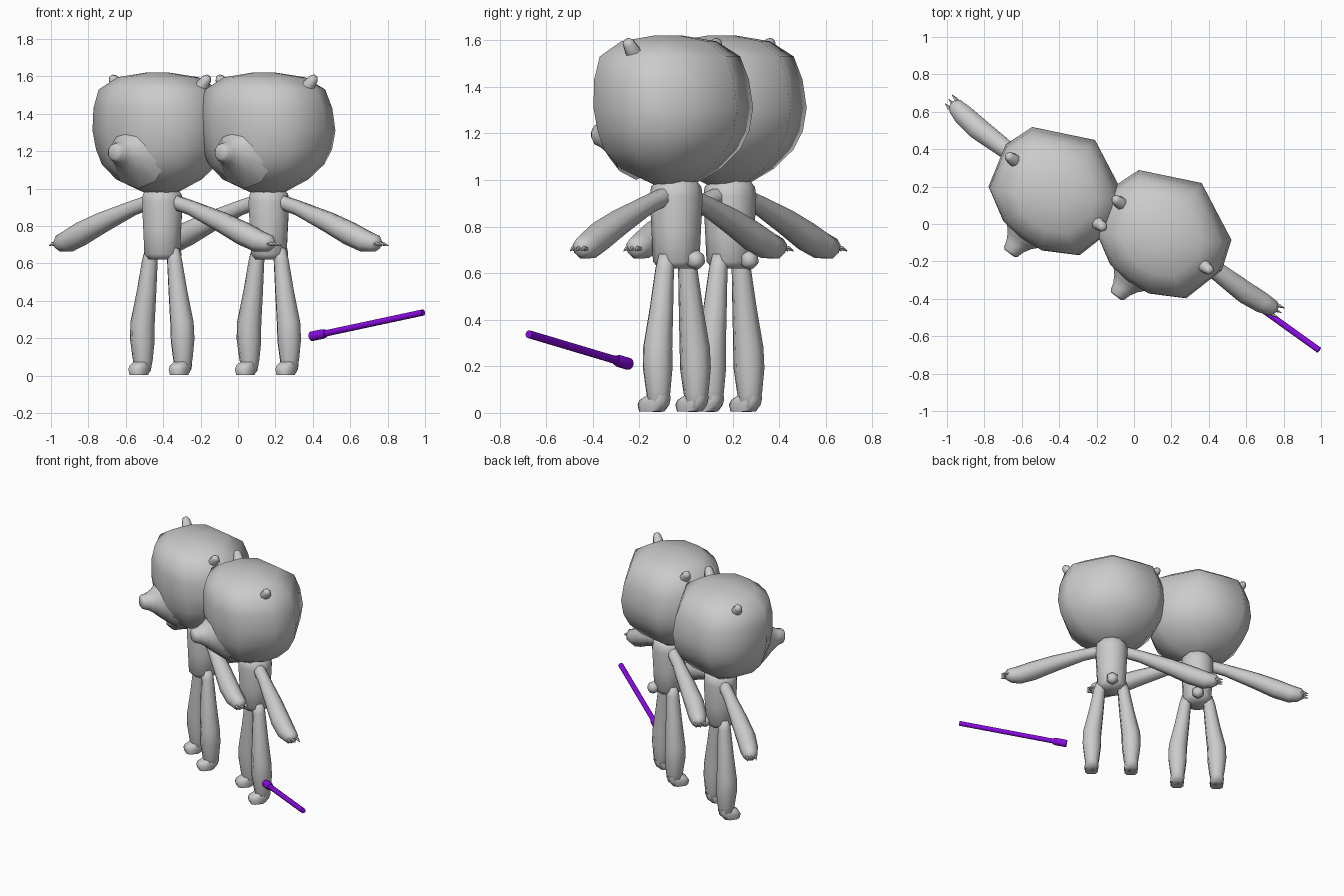
import bpy, bmesh, math
from mathutils import Vector, Matrix

if "Cube" in bpy.data.objects:
    bpy.data.objects.remove(bpy.data.objects["Cube"])


def material(name, rgb):
    m = bpy.data.materials.new(name)
    m.diffuse_color = (*rgb, 1)
    m.use_nodes = True
    m.node_tree.nodes["Principled BSDF"].inputs["Base Color"].default_value = m.diffuse_color
    return m


GREY = material("plain grey", (0.6, 0.6, 0.6))
PURPLE = material("purple", (0.25, 0.003, 0.75))


def loft(name, sections, mat, world, sharp=50):
    """Skin a list of equal-length point rings and cap both ends."""
    bm = bmesh.new()
    rings = [[bm.verts.new(p) for p in s] for s in sections]
    n = len(rings[0])
    for a, b in zip(rings, rings[1:]):
        for i in range(n):
            j = (i + 1) % n
            bm.faces.new((a[i], a[j], b[j], b[i]))
    bm.faces.new(rings[0][::-1])
    bm.faces.new(rings[-1])
    bmesh.ops.recalc_face_normals(bm, faces=bm.faces[:])
    me = bpy.data.meshes.new(name)
    bm.to_mesh(me)
    bm.free()
    me.materials.append(mat)
    for p in me.polygons:
        p.use_smooth = True
    me.set_sharp_from_angle(angle=math.radians(sharp))
    ob = bpy.data.objects.new(name, me)
    ob.matrix_world = world
    bpy.context.collection.objects.link(ob)
    return ob


def tube(name, pts, mat, world, n=8, sharp=50):
    """pts: (x, y, z, radius) along a nearly straight path."""
    axis = Vector(pts[-1][:3]) - Vector(pts[0][:3])
    q = axis.to_track_quat('Z', 'Y')
    secs = []
    for x, y, z, r in pts:
        secs.append([Vector((x, y, z)) + q @ Vector((r * math.cos(t), r * math.sin(t), 0))
                     for t in (2 * math.pi * (i + 0.5) / n for i in range(n))])
    return loft(name, secs, mat, world, sharp)


# half outline of the head from back to front
HALF = [(0, .327), (.31, .18), (.367, .02), (.305, -.215), (.13, -.315), (0, -.33)]
OUTLINE = HALF + [(-x, y) for x, y in HALF[-2:0:-1]]
# head rings: height, scale, y shift
HEAD = [(.98, .25, -.01), (1.05, .63, -.02), (1.13, .85, -.01), (1.21, .95, 0), (1.31, 1, 0),
        (1.43, .97, -.01), (1.53, .88, -.02), (1.595, .6, -.03), (1.62, .18, -.04)]


def figure(prefix, world):
    def part(name, pts, n=8, sharp=60):
        tube(prefix + " " + name, pts, GREY, world, n, sharp)

    # head and snout
    loft(prefix + " head", [[(x * s, y * s + dy, z) for x, y in OUTLINE] for z, s, dy in HEAD],
         GREY, world, 80)
    part("snout", [(0, -.22, 1.2, .2), (0, -.3, 1.19, .125), (0, -.345, 1.187, .082),
                   (0, -.385, 1.19, .058), (0, -.42, 1.193, .048), (0, -.432, 1.195, .035)], 10, 80)
    # torso, neck and tail
    part("torso", [(0, 0, .62, .075), (0, 0, .65, .1), (0, 0, .78, .106), (0, 0, .93, .114),
                   (0, 0, .97, .108), (0, 0, 1.0, .085)], 10)
    part("tail", [(0, .07, .65, .025), (0, .1, .655, .043), (0, .125, .66, .038),
                  (0, .14, .66, .02)], 6)
    for s, side in ((-1, "right"), (1, "left")):
        # ear
        part(side + " ear", [(s * .23, -.02, 1.49, .045), (s * .285, -.02, 1.555, .034),
                             (s * .315, -.02, 1.588, .026), (s * .325, -.02, 1.6, .015)])
        # arm
        part(side + " arm", [(s * .06, 0, .935, .04), (s * .2, 0, .895, .041),
                             (s * .4, 0, .82, .056), (s * .54, 0, .76, .064),
                             (s * .64, .01, .717, .06), (s * .7, .02, .705, .048),
                             (s * .725, .02, .7, .025)])
        # claws
        for k in (-1, 0, 1):
            part(side + " claw", [(s * .69, .02 + k * .025, .705, .012),
                                  (s * .73, .024 + k * .03, .706, .01),
                                  (s * .757, .03 + k * .03, .695, .002)], 5)
        # leg
        part(side + " leg", [(s * .07, 0, .68, .035), (s * .082, 0, .62, .042),
                             (s * .105, 0, .45, .053), (s * .132, 0, .28, .066),
                             (s * .135, .002, .19, .067), (s * .135, .005, .09, .055),
                             (s * .135, .005, .03, .044), (s * .135, -.005, .005, .025)], 8, 100)
        # foot
        foot = []
        for z, w, front, back in ((.005, .043, -.078, .02), (.035, .047, -.085, .045),
                                  (.055, .044, -.075, .052), (.075, .04, -.04, .055)):
            mid, half = (front + back) / 2, (back - front) / 2
            foot.append([(s * .135 + w * x, mid + half * y, z) for x, y in
                         ((1, -.5), (1, .5), (.55, 1), (-.55, 1),
                          (-1, .5), (-1, -.5), (-.6, -1), (.6, -1))])
        loft(prefix + " " + side + " foot", foot, GREY, world, 60)


# two matching figures, both turned the same way
for prefix, x, y in (("rear", -.405, .188), ("near", .165, -.042)):
    figure(prefix, Matrix.Translation((x, y, 0)) @ Matrix.Rotation(math.radians(-37), 4, 'Z'))

# floating stick with a thicker knob at one end
A, B = Vector((.392, -.246, .21)), Vector((.99, -.675, .338))


def along(*steps):
    return [(*A.lerp(B, t), r) for t, r in steps]


tube("stick", along((.08, .017), (1, .017)), PURPLE, Matrix(), 12, 40)
tube("stick_knob", along((0, .026), (.1, .026), (.13, .021)), PURPLE, Matrix(), 12, 40)
